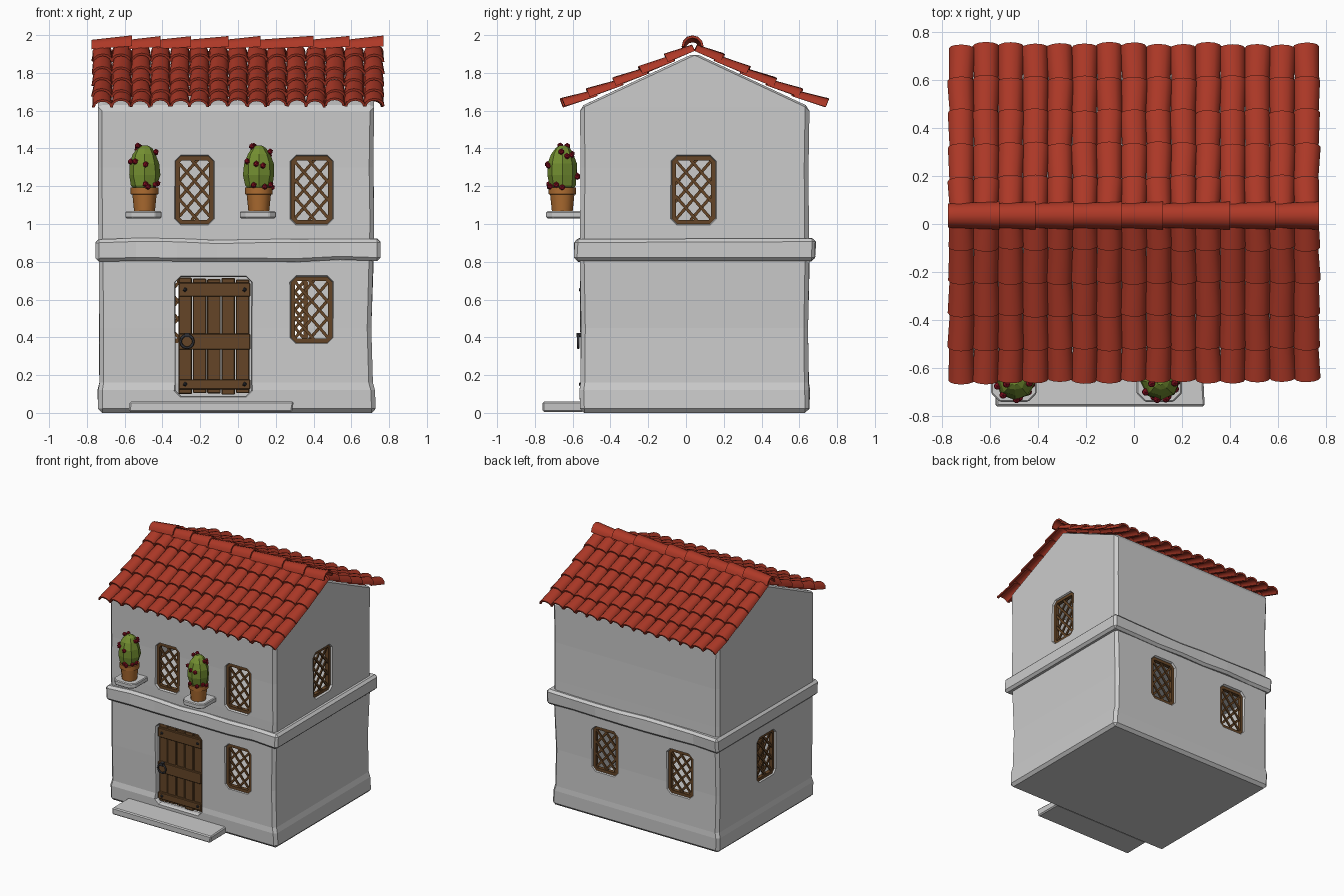
import bpy, bmesh, random
from math import sin, cos, pi, radians, atan2, hypot
from mathutils import Matrix, Vector

if "Cube" in bpy.data.objects:
    bpy.data.objects.remove(bpy.data.objects["Cube"])

random.seed(4)
WOOD, TILE, CLAY = (0.13, 0.06, 0.02, 1), (0.42, 0.04, 0.02, 1), (0.42, 0.15, 0.03, 1)
LEAF, BLOOM, IRON = (0.17, 0.27, 0.03, 1), (0.25, 0.005, 0.015, 1), (0.03, 0.03, 0.035, 1)
I = Matrix()
mats = {}


def jit(a):
    return random.uniform(-a, a)


def finish(bm, name, color=None, bevel=0, smooth=None):
    bmesh.ops.recalc_face_normals(bm, faces=bm.faces)
    me = bpy.data.meshes.new(name)
    bm.to_mesh(me)
    bm.free()
    ob = bpy.data.objects.new(name, me)
    bpy.context.collection.objects.link(ob)
    if color:
        if color not in mats:
            mats[color] = bpy.data.materials.new(name + "_colour")
            mats[color].diffuse_color = color
        me.materials.append(mats[color])
    if bevel:
        m = ob.modifiers.new("Bevel", 'BEVEL')
        m.width, m.segments, m.angle_limit = bevel, 1, radians(40)
    bpy.ops.object.select_all(action='DESELECT')
    ob.select_set(True)
    bpy.context.view_layer.objects.active = ob
    if smooth:
        bpy.ops.object.shade_smooth_by_angle(angle=radians(smooth))
    return ob


def loft(bm, loops, M=I, caps=(True, True), wrap=False):
    rings = [[bm.verts.new(M @ Vector(p)) for p in lp] for lp in loops]
    n = len(rings[0])
    pairs = list(zip(rings, rings[1:])) + ([(rings[-1], rings[0])] if wrap else [])
    for a, b in pairs:
        for i in range(n):
            bm.faces.new((a[i], a[(i + 1) % n], b[(i + 1) % n], b[i]))
    for on, ring in zip(caps, (rings[0], rings[-1])):
        if on and not wrap:
            bm.faces.new(ring)


def box(bm, lo, hi, M=I):
    c, s = (Vector(lo) + Vector(hi)) / 2, Vector(hi) - Vector(lo)
    bmesh.ops.create_cube(bm, size=1, matrix=M @ Matrix.Translation(c) @ Matrix.Diagonal((*s, 1)))


def octagon(w, h, c, y):
    w, h = w / 2, h / 2
    return [(u, y, v) for u, v in ((-w + c, -h), (w - c, -h), (w, -h + c), (w, h - c),
                                   (w - c, h), (-w + c, h), (-w, h - c), (-w, -h + c))]


def circle(r, z, n=12, j=0):
    return [((r + jit(j)) * cos(2 * pi * i / n), (r + jit(j)) * sin(2 * pi * i / n), z) for i in range(n)]


def barrel(bm, p0, p1, up, r0, r1, h0, h1, t=0.013, n=6):
    # half-round tile from p0 to p1
    side = (p1 - p0).cross(up).normalized()
    loops = []
    for p, r, h in ((p0, r0, h0), (p1, r1, h1)):
        arc = [(cos(pi * i / n), sin(pi * i / n)) for i in range(n + 1)]
        loops.append([p + side * r * c + up * h * s for c, s in arc] +
                     [p + side * (r - t) * c + up * (h - t) * s for c, s in reversed(arc)])
    loft(bm, loops)


# Openings: (x, y, z of centre on wall surface, facing angle, width, height)
windows = [(-0.23, -0.56, 1.18, 0, 0.20, 0.36), (0.39, -0.56, 1.18, 0, 0.22, 0.36),
           (0.39, -0.56, 0.545, 0, 0.22, 0.35), (0.718, 0.04, 1.18, 90, 0.23, 0.36),
           (0.26, 0.65, 0.545, 180, 0.22, 0.35), (-0.40, 0.65, 0.545, 180, 0.22, 0.35),
           (-0.737, 0.04, 0.545, 270, 0.23, 0.35)]
door = (-0.13, -0.56, 0.405, 0, 0.40, 0.63)

# Hollow plaster walls with gables
bm = bmesh.new()
loops = []
for z, f, xr in ((0, 0, 0.73), (0.12, 0.002, 0.725), (0.16, -0.004, 0.712), (0.45, -0.003, 0.705),
                 (0.8, 0, 0.715), (1.0, 0, 0.72), (1.3, -0.002, 0.718), (1.62, 0, 0.72)):
    x0, y0, y1, j = -0.74 - f, -0.56 - f, 0.652 + f, 0.004 if z else 0
    loops.append([(x + jit(j), y + jit(j), z) for x, y in ((x0, y0), (xr, y0), (xr, y1), (x0, y1))])
loops.append([(x, 0.045, 1.905) for x in (-0.735, 0.718, 0.718, -0.735)])
loft(bm, loops, caps=(True, False))
bmesh.ops.remove_doubles(bm, verts=bm.verts, dist=0.0005)
walls = finish(bm, "house_walls", bevel=0.022)
sol = walls.modifiers.new("Thickness", 'SOLIDIFY')
sol.thickness, sol.offset = 0.05, -1

bm = bmesh.new()
for x, y, z, a, w, h in windows + [door]:
    M = Matrix.Translation((x, y, z)) @ Matrix.Rotation(radians(a), 4, 'Z')
    e = 0.03
    loft(bm, [octagon(w + e, h + e, 0.04, -0.02), octagon(w, h, 0.028, 0.012), octagon(w, h, 0.028, 0.13)], M)
cutter = finish(bm, "opening_cutter")
cutter.hide_render = True
cut = walls.modifiers.new("Openings", 'BOOLEAN')
cut.operation, cut.object, cut.solver = 'DIFFERENCE', cutter, 'EXACT'
bpy.context.view_layer.objects.active = walls
for m in list(walls.modifiers):
    bpy.ops.object.modifier_apply(modifier=m.name)
bpy.data.objects.remove(cutter)

# Stone belt between storeys, slightly uneven
bm = bmesh.new()
loops = []
for i in range(8):
    x = -0.755 + 1.51 * i / 7
    g = 0.008 if i in (0, 7) else 0
    loops.append([(x, y + jit(0.006), z + jit(0.006)) for y, z in
                  ((-0.585 - g, 0.805), (0.68 + g, 0.805), (0.68 + g, 0.92), (-0.585 - g, 0.92))])
loft(bm, loops)
finish(bm, "floor_belt", bevel=0.018)

# Door step
bm = bmesh.new()
box(bm, (-0.57, -0.76, 0.005), (0.29, -0.54, 0.06))
for v in bm.verts:
    v.co.x += jit(0.008)
finish(bm, "door_step", bevel=0.008)

# Lattice windows
for k, (x, y, z, a, w, h) in enumerate(windows):
    bm = bmesh.new()
    M = Matrix.Translation((x, y, z)) @ Matrix.Rotation(radians(a), 4, 'Z')
    b = 0.045
    loft(bm, [octagon(w, h, 0.028, 0.014), octagon(w - b, h - b, 0.012, 0.014),
              octagon(w - b, h - b, 0.012, 0.044), octagon(w, h, 0.028, 0.044)], M, wrap=True)
    W, H, slope = (w - b) / 2, (h - b) / 2, 1.15
    for s in (-1, 1):
        for i in range(-5, 6):
            u0 = (i + 0.5) * 0.082
            va, vb = sorted((s * slope * (-W - u0), s * slope * (W - u0)))
            lo, hi = max(-H, va), min(H, vb)
            if hi - lo > 0.03:
                du, dv = s * (hi - lo) / slope, hi - lo
                L = hypot(du, dv) / 2 + 0.004
                R = Matrix.Translation((u0 + s * (lo + hi) / 2 / slope, 0.028 + s * 0.004, (lo + hi) / 2)) \
                    @ Matrix.Rotation(-atan2(dv, du), 4, 'Y')
                box(bm, (-L, -0.005, -0.008), (L, 0.005, 0.008), M @ R)
    finish(bm, "lattice_window_%d" % (k + 1), WOOD)

# Plank door with battens, studs and ring handle
bm = bmesh.new()
for i in range(5):
    x = -0.315 + i * 0.076
    box(bm, (x, -0.54 + jit(0.003), 0.10 + jit(0.006)), (x + 0.071, -0.51, 0.708 + jit(0.008)))
for z0, z1 in ((0.125, 0.178), (0.335, 0.42), (0.615, 0.69)):
    box(bm, (-0.315, -0.556, z0), (0.065, -0.53, z1))
finish(bm, "plank_door", WOOD, bevel=0.004)
bm = bmesh.new()
for x in (-0.28, 0.035):
    for z in (0.152, 0.652):
        bmesh.ops.create_icosphere(bm, subdivisions=1, radius=0.012, matrix=Matrix.Translation((x, -0.557, z)))
finish(bm, "door_studs", IRON)
bm = bmesh.new()
loops = []
for i in range(12):
    a = 2 * pi * i / 12
    loops.append([(-0.27 + (0.034 + 0.007 * cos(t)) * cos(a), -0.57 + 0.007 * sin(t),
                   0.378 + (0.034 + 0.007 * cos(t)) * sin(a)) for t in [k * pi / 3 for k in range(6)]])
loft(bm, loops, wrap=True)
box(bm, (-0.282, -0.58, 0.402), (-0.258, -0.55, 0.424))
finish(bm, "ring_handle", IRON, smooth=65)

# Roof tiles: 15 columns, 5 overlapping rows per slope
def roof_point(x, d, s, lift):
    return Vector((x, 0.045 + s * d, 1.92 - 0.52 * d + 0.11 * d * d + lift))


for s, name in ((-1, "front_roof_tiles"), (1, "back_roof_tiles")):
    bm = bmesh.new()
    up = Vector((0, s * 0.38, 0.925))
    for col in range(15):
        x = -0.77 + 1.54 * (col + 0.5) / 15
        for row in range(5):
            d = (row + 1) * 0.138 + jit(0.006)
            dx, l = jit(0.004), jit(0.003)
            barrel(bm, roof_point(x + dx, d, s, 0.008 + l), roof_point(x - dx, max(d - 0.17, 0), s, -0.004),
                   up, 0.055, 0.049, 0.046, 0.036)
    finish(bm, name, TILE, smooth=40)

# Ridge caps
bm = bmesh.new()
edges = [-0.775, -0.56, -0.41, -0.25, -0.05, 0.12, 0.40, 0.59, 0.77]
for a, b in zip(edges, edges[1:]):
    barrel(bm, Vector((b, 0.045 - 0.01, 1.94 + jit(0.003))), Vector((max(a - 0.02, -0.775), 0.035, 1.925)),
           Vector((0, 0, 1)), 0.058, 0.05, 0.057, 0.05)
finish(bm, "ridge_caps", TILE, smooth=40)

# Wall shelves with potted flowering bushes
for x, side in ((-0.50, "left"), (0.105, "right")):
    M = Matrix.Translation((x, -0.655, 0))
    bm = bmesh.new()
    loft(bm, [[(-0.095, 0.12, z), (-0.095, -0.05, z), (-0.06, -0.085, z), (0.06, -0.085, z),
               (0.095, -0.05, z), (0.095, 0.12, z)] for z in (1.03, 1.068)], M)
    finish(bm, side + "_shelf", bevel=0.006)
    M = Matrix.Translation((x + 0.005, -0.655, 0))
    bm = bmesh.new()
    loft(bm, [circle(r, z) for r, z in ((0.055, 1.066), (0.064, 1.155), (0.073, 1.158),
                                        (0.073, 1.192), (0.06, 1.192), (0.058, 1.18))], M)
    finish(bm, side + "_pot", CLAY, smooth=35)
    bm = bmesh.new()
    prof = ((0.05, 1.175), (0.07, 1.205), (0.08, 1.26), (0.076, 1.32), (0.06, 1.37), (0.038, 1.402), (0.015, 1.416))
    loft(bm, [circle(r, z, 8, 0.005 if r > 0.02 else 0) for r, z in prof], M)
    finish(bm, side + "_bush", LEAF)
    bm = bmesh.new()
    for i in range(16):
        r, z = prof[1 + i % 5]
        a = i * 2.4 + jit(0.3)
        pos = Vector((r * cos(a), r * sin(a), z + jit(0.015)))
        bmesh.ops.create_icosphere(bm, subdivisions=1, radius=0.017, matrix=M @ Matrix.Translation(pos))
    finish(bm, side + "_flowers", BLOOM)

for m in bpy.data.materials:
    if m.users and not m.is_grease_pencil:
        m.use_nodes = True
        m.node_tree.nodes["Principled BSDF"].inputs["Base Color"].default_value = m.diffuse_color
